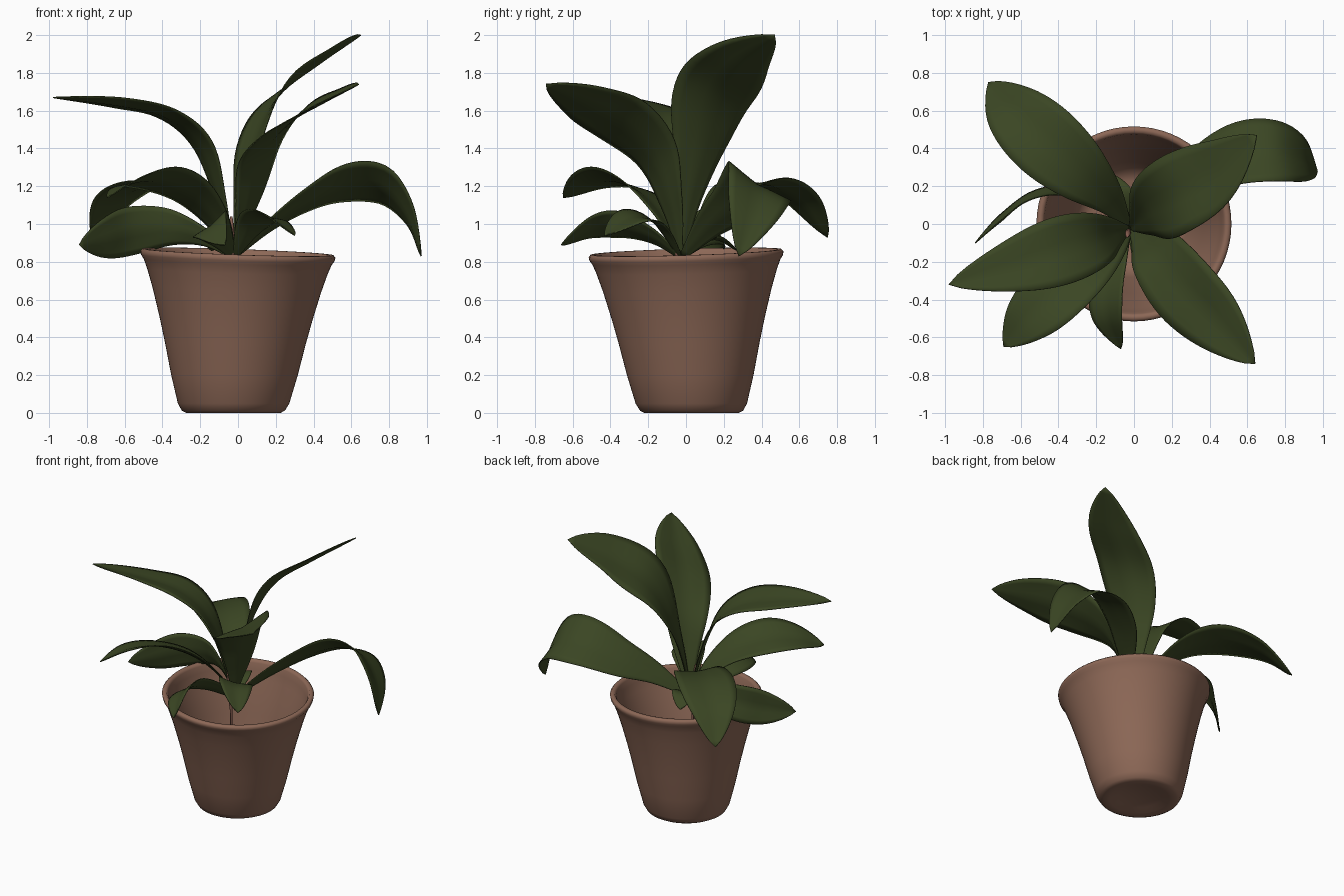
import bpy, bmesh, math
from mathutils import Vector

cube = bpy.data.objects.get("Cube")
if cube:
    bpy.data.objects.remove(cube, do_unlink=True)


def make_material(name, rgb, rough=0.8):
    mat = bpy.data.materials.new(name)
    mat.use_nodes = True
    mat.diffuse_color = (*rgb, 1)
    bsdf = mat.node_tree.nodes["Principled BSDF"]
    bsdf.inputs["Base Color"].default_value = (*rgb, 1)
    bsdf.inputs["Roughness"].default_value = rough
    return mat


clay = make_material("terracotta", (0.265, 0.138, 0.094))
green = make_material("leaf green", (0.043, 0.061, 0.017))
stalk = make_material("stalk brown", (0.24, 0.11, 0.08))


def finish(name, bm, mat):
    bmesh.ops.recalc_face_normals(bm, faces=bm.faces)
    mesh = bpy.data.meshes.new(name)
    bm.to_mesh(mesh)
    bm.free()
    mesh.materials.append(mat)
    mesh.shade_smooth()
    obj = bpy.data.objects.new(name, mesh)
    bpy.context.collection.objects.link(obj)
    return obj


def bridge(bm, a, b, closed):
    n = len(a)
    for i in range(n if closed else n - 1):
        j = (i + 1) % n
        bm.faces.new((a[i], a[j], b[j], b[i]))


def smooth_path(points, steps):
    """Catmull-Rom curve through the points, ends extended."""
    p = [Vector(q) for q in points]
    p = [2 * p[0] - p[1]] + p + [2 * p[-1] - p[-2]]
    spans = len(p) - 3
    out = []
    for k in range(steps + 1):
        s = k / steps * spans
        i = min(int(s), spans - 1)
        t = s - i
        a, b, c, d = p[i:i + 4]
        out.append(0.5 * (2 * b + (c - a) * t + (2 * a - 5 * b + 4 * c - d) * t ** 2
                          + (3 * b - a - 3 * c + d) * t ** 3))
    return out


def lathe(name, profile, mat, place, sides=64):
    bm = bmesh.new()
    rings = []
    for r, z in profile:
        ring = []
        for k in range(sides):
            ang = 2 * math.pi * k / sides
            ring.append(bm.verts.new(place(r * math.cos(ang), r * math.sin(ang), z)))
        rings.append(ring)
    for a, b in zip(rings, rings[1:]):
        bridge(bm, a, b, True)
    bm.faces.new(rings[0])
    bm.faces.new(rings[-1])
    return finish(name, bm, mat)


# Hollow pot, slightly leaning with a tilted rim
def lean(x, y, z):
    k = z / 0.85
    return (x - 0.025 * (1 - k), y + 0.03 * (1 - k), z + k * (0.03 * y - 0.035 * x))


pot_profile = [(0.02, 0.03), (0.15, 0.02), (0.2, 0.003), (0.25, 0), (0.273, 0.012),
               (0.295, 0.05), (0.335, 0.2), (0.373, 0.37), (0.405, 0.5), (0.446, 0.65),
               (0.478, 0.75), (0.498, 0.8), (0.512, 0.82), (0.516, 0.84), (0.505, 0.852),
               (0.485, 0.852), (0.475, 0.835), (0.465, 0.79), (0.447, 0.73), (0.42, 0.65),
               (0.378, 0.5), (0.305, 0.2), (0.26, 0.08), (0.2, 0.06), (0.02, 0.055)]
lathe("pot", pot_profile, clay, lean)

# Thin central stalk rising from the pot floor, bending forward at the top
lathe("stalk", [(0.008, 0.056), (0.008, 0.7), (0.018, 0.84), (0.018, 0.93), (0.006, 1.04)],
      stalk, lambda x, y, z: (x - 0.035, y - 0.02 - 0.04 * z ** 4, z), 12)


def leaf(name, path, side, width, peak=1.35, fold=0.12, rows=32, cols=8):
    """Pointed blade along a path; side is the rough direction across it,
    and a larger peak moves the widest place toward the tip."""
    pts = smooth_path([(-0.02, -0.025, 0.82)] + path, rows)
    side = Vector(side).normalized()
    bm = bmesh.new()
    strips = []
    for k, p in enumerate(pts):
        t = k / rows
        tangent = (pts[min(k + 1, rows)] - pts[max(k - 1, 0)]).normalized()
        across = (side - tangent * side.dot(tangent)).normalized()
        normal = across.cross(tangent)
        if normal.z < 0:
            normal.negate()
        bulge = max(math.sin(math.pi * t ** peak), 0) ** 0.8
        half = 0.5 * width * bulge + 0.014 * (1 - t) + 0.001
        strip = []
        for c in range(cols + 1):
            u = 2 * c / cols - 1
            wave = 0.04 * math.sin(11 * t + 2 * u) * u * u
            lift = half * (fold * (abs(u) - 0.5) + wave)
            strip.append(bm.verts.new(p + across * u * half + normal * lift))
        strips.append(strip)
    for a, b in zip(strips, strips[1:]):
        bridge(bm, a, b, False)
    obj = finish(name, bm, green)
    mod = obj.modifiers.new("thickness", "SOLIDIFY")
    mod.thickness = 0.006
    mod.offset = 0


# Tall upright leaves
leaf("tall_back_leaf", [(0.02, 0.02, 1.15), (0.08, 0.085, 1.45), (0.21, 0.15, 1.69),
                        (0.43, 0.27, 1.86), (0.65, 0.47, 2.0)],
     (0.45, -0.7, 0.42), 0.43, 1.6)
leaf("tall_front_leaf", [(0.05, -0.08, 1.1), (0.12, -0.17, 1.36), (0.26, -0.34, 1.54),
                         (0.45, -0.53, 1.65), (0.64, -0.74, 1.74)],
     (0.7, 0.52, 0.45), 0.39, 1.5)
leaf("tall_side_leaf", [(-0.1, -0.04, 1.15), (-0.2, -0.08, 1.42), (-0.38, -0.14, 1.575),
                        (-0.63, -0.22, 1.635), (-0.98, -0.32, 1.67)],
     (-0.3, 0.9, -0.12), 0.35, 1.45)

# Arching leaves
leaf("drooping_leaf", [(0.18, 0.13, 1.0), (0.36, 0.28, 1.12), (0.56, 0.37, 1.205),
                       (0.76, 0.385, 1.2), (0.9, 0.35, 1.05), (0.97, 0.28, 0.83)],
     (0.1, -0.85, 0.5), 0.38, 1.3)
leaf("back_arching_leaf", [(-0.13, 0.13, 1.05), (-0.28, 0.27, 1.19), (-0.46, 0.43, 1.22),
                           (-0.64, 0.6, 1.13), (-0.77, 0.75, 0.93)],
     (0.7, 0.7, 0), 0.38, 1.45)
leaf("front_arching_leaf", [(-0.11, -0.1, 1.01), (-0.25, -0.22, 1.16), (-0.42, -0.37, 1.235),
                            (-0.57, -0.51, 1.22), (-0.69, -0.65, 1.14)],
     (0.7, -0.7, 0.3), 0.33)
leaf("low_side_leaf", [(-0.18, 0.09, 0.93), (-0.36, 0.17, 0.98), (-0.55, 0.14, 0.965),
                       (-0.7, 0.03, 0.925), (-0.84, -0.1, 0.89)],
     (-0.1, -0.22, 0.9), 0.25, 1.6)

# Small low leaves
leaf("small_front_leaf", [(-0.09, -0.17, 0.93), (-0.14, -0.34, 0.99), (-0.14, -0.5, 0.98),
                          (-0.07, -0.66, 0.89)], (0.8, 0, 0.6), 0.21)
leaf("small_corner_leaf", [(0.07, -0.14, 0.99), (0.17, -0.27, 1.04), (0.3, -0.43, 0.94)],
     (0.8, 0.6, -0.3), 0.22)
leaf("small_back_leaf", [(-0.05, 0.08, 0.9), (-0.1, 0.17, 0.92), (-0.14, 0.27, 0.86)],
     (1, 0.3, 0), 0.15)
